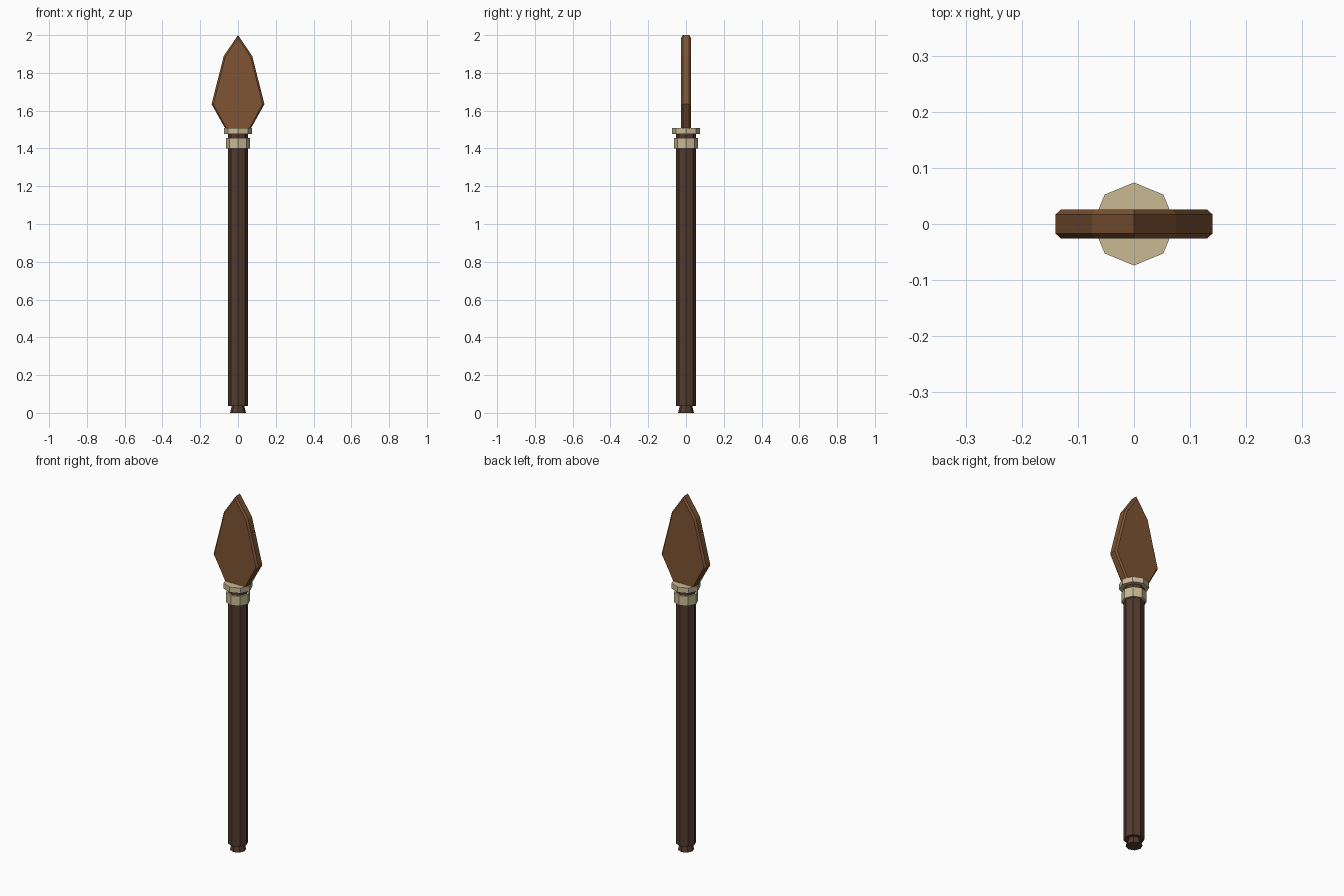
import bpy, bmesh
from math import cos, sin, pi

cube = bpy.data.objects.get("Cube")
if cube:
    bpy.data.objects.remove(cube, do_unlink=True)


def material(name, colour):
    mat = bpy.data.materials.new(name)
    mat.use_nodes = True
    mat.diffuse_color = (*colour, 1)
    mat.node_tree.nodes["Principled BSDF"].inputs["Base Color"].default_value = (*colour, 1)
    return mat


def finish(name, bm, mat):
    bmesh.ops.recalc_face_normals(bm, faces=bm.faces)
    mesh = bpy.data.meshes.new(name)
    bm.to_mesh(mesh)
    bm.free()
    mesh.materials.append(mat)
    obj = bpy.data.objects.new(name, mesh)
    bpy.context.collection.objects.link(obj)
    return obj


def loft(name, rings, mat):
    """Join closed rings of points in order and cap both ends."""
    bm = bmesh.new()
    loops = [[bm.verts.new(p) for p in ring] for ring in rings]
    n = len(loops[0])
    for a, b in zip(loops, loops[1:]):
        for i in range(n):
            j = (i + 1) % n
            bm.faces.new((a[i], a[j], b[j], b[i]))
    bm.faces.new(loops[0])
    bm.faces.new(loops[-1])
    return finish(name, bm, mat)


def octagonal(name, profile, mat):
    """Eight-sided turned part from (radius, height) pairs."""
    rings = [[(r * cos(i * pi / 4), r * sin(i * pi / 4), z) for i in range(8)]
             for r, z in profile]
    return loft(name, rings, mat)


dark_wood = material("dark wood", (0.088, 0.042, 0.026))
blade_wood = material("carved wood", (0.21, 0.088, 0.033))
binding = material("pale binding", (0.58, 0.49, 0.29))

# Shaft with its small flared foot
octagonal("shaft", [(0.052, 0.037), (0.052, 1.48)], dark_wood)
octagonal("foot", [(0.042, 0), (0.032, 0.04)], dark_wood)

# Binding rings below the blade
octagonal("lower_ring", [(0.063, 1.40), (0.063, 1.455)], binding)
octagonal("upper_ring", [(0.074, 1.477), (0.074, 1.507)], binding)

# Leaf-shaped blade with chamfered rim
half = [(0.062, 1.495), (0.14, 1.635), (0.075, 1.89)]
outer = half + [(0, 2.0)] + [(-x, z) for x, z in reversed(half)]
inner_half = [(0.055, 1.495), (0.13, 1.635), (0.067, 1.886)]
inner = inner_half + [(0, 1.985)] + [(-x, z) for x, z in reversed(inner_half)]
loft("blade", [[(x, y, z) for x, z in outline] for outline, y in
               ((inner, -0.026), (outer, -0.017), (outer, 0.017), (inner, 0.026))],
     blade_wood)
